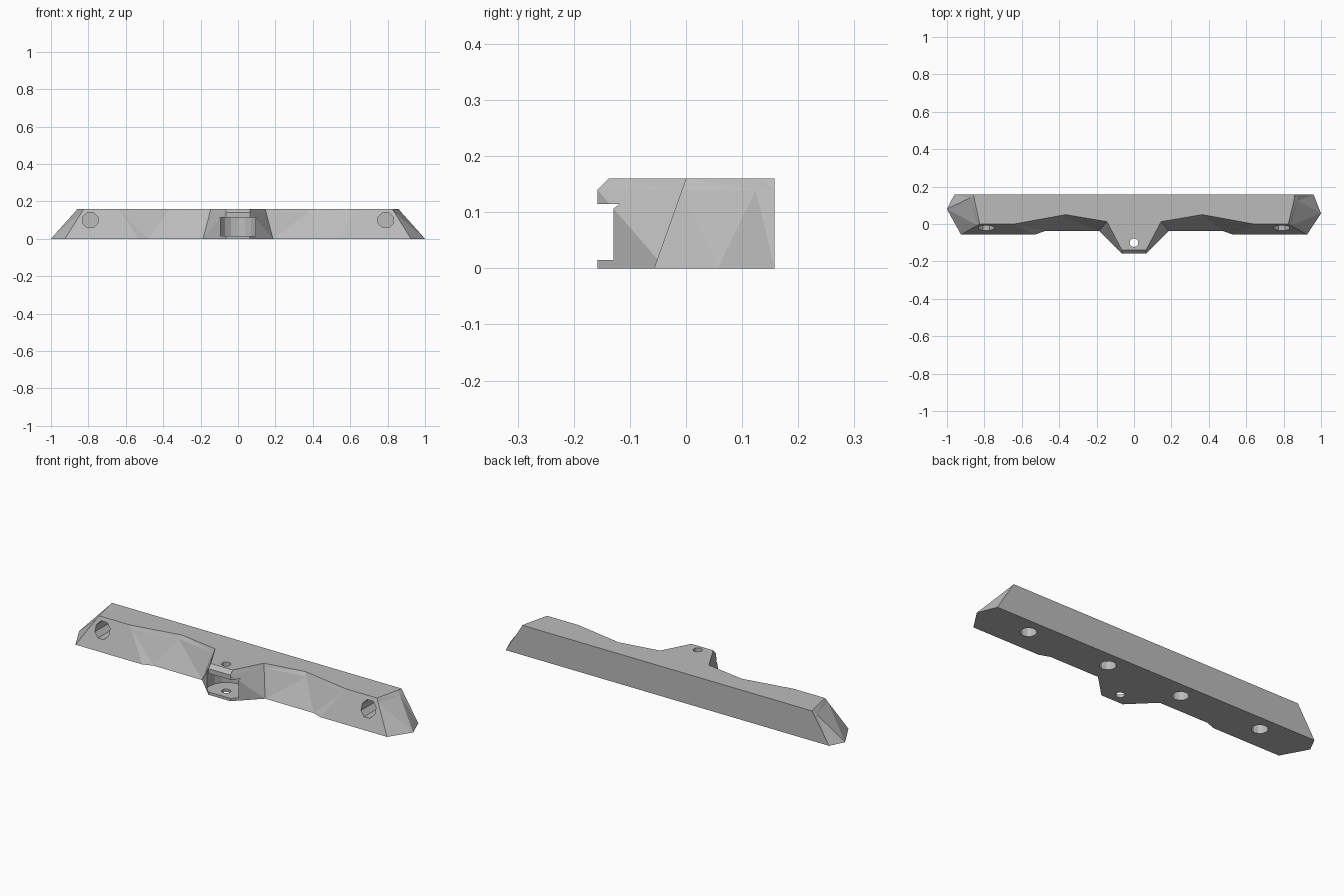
import bpy, bmesh, math
from mathutils import Vector

if "Cube" in bpy.data.objects:
    bpy.data.objects.remove(bpy.data.objects["Cube"])

H = 0.16
grey = bpy.data.materials.new("plain grey")
grey.diffuse_color = (0.5, 0.5, 0.5, 1)
grey.use_nodes = True
grey.node_tree.nodes["Principled BSDF"].inputs["Base Color"].default_value = grey.diffuse_color


def half(bottom_y, top_y):
    """Half outline from back corner to nose: (bottom xy, top xy) pairs."""
    return [((0.96, 0.158), (0.86, 0.158)),
            ((1.0, bottom_y), (0.857, top_y)),
            ((0.925, -0.057), (0.825, 0.0)),
            ((0.53, -0.057), (0.64, 0.0)),
            ((0.475, -0.037), (0.365, 0.05)),
            ((0.187, -0.037), (0.145, 0.013)),
            ((0.065, -0.158), (0.065, -0.138))]


def ring(z):
    """Cross-section at height z; the nose tip is upright with a top chamfer."""
    t, pts = z / H, []
    for sign, side in ((1, half(0.057, 0.134)), (-1, half(0.08, 0.15)[::-1])):
        for b, u in side:
            p = Vector(b).lerp(Vector(u), t)
            if b[0] < 0.1:
                p.y = -0.158 if z < H else u[1]
            pts.append((sign * p.x, p.y, z))
    return pts


# bumper body: three outlines joined by sloping sides
bm = bmesh.new()
rings = [[bm.verts.new(p) for p in ring(z)] for z in (0, 0.14, H)]
n = len(rings[0])
for lo, hi in zip(rings, rings[1:]):
    for i in range(n):
        j = (i + 1) % n
        bm.faces.new((lo[i], lo[j], hi[j], hi[i]))
bm.faces.new(rings[0])
bm.faces.new(rings[-1])
bmesh.ops.triangulate(bm, faces=bm.faces[:])
bmesh.ops.recalc_face_normals(bm, faces=bm.faces[:])
mesh = bpy.data.meshes.new("bumper_body")
bm.to_mesh(mesh)
bm.free()
mesh.materials.append(grey)
body = bpy.data.objects.new("bumper_body", mesh)
bpy.context.collection.objects.link(body)


def drill(loc, radius, depth, sides, rot=(0, 0, 0)):
    """Cut a cylindrical hole into the body."""
    bpy.ops.mesh.primitive_cylinder_add(vertices=sides, radius=radius, depth=depth,
                                        location=loc, rotation=rot)
    cutter = bpy.context.object
    cutter.data.materials.append(grey)
    cutter.hide_render = True
    bpy.context.view_layer.objects.active = body
    mod = body.modifiers.new("hole", 'BOOLEAN')
    mod.operation, mod.solver, mod.object = 'DIFFERENCE', 'EXACT', cutter
    bpy.ops.object.modifier_apply(modifier=mod.name)
    bpy.data.objects.remove(cutter, do_unlink=True)


# hitch pocket and its pin hole
drill((0, -0.1, 0.065), 0.1, 0.1, 16)
drill((0, -0.1, 0.08), 0.023, 0.4, 12)

for s in (1, -1):
    # lamp recesses in the front
    drill((s * 0.79, -0.02, 0.1), 0.044, 0.2, 8,
          (math.pi / 2, math.pi / 8, 0))
    # mounting holes in the underside
    for x in (0.7, 0.22):
        drill((s * x, 0.073, 0), 0.04, 0.16, 12)
